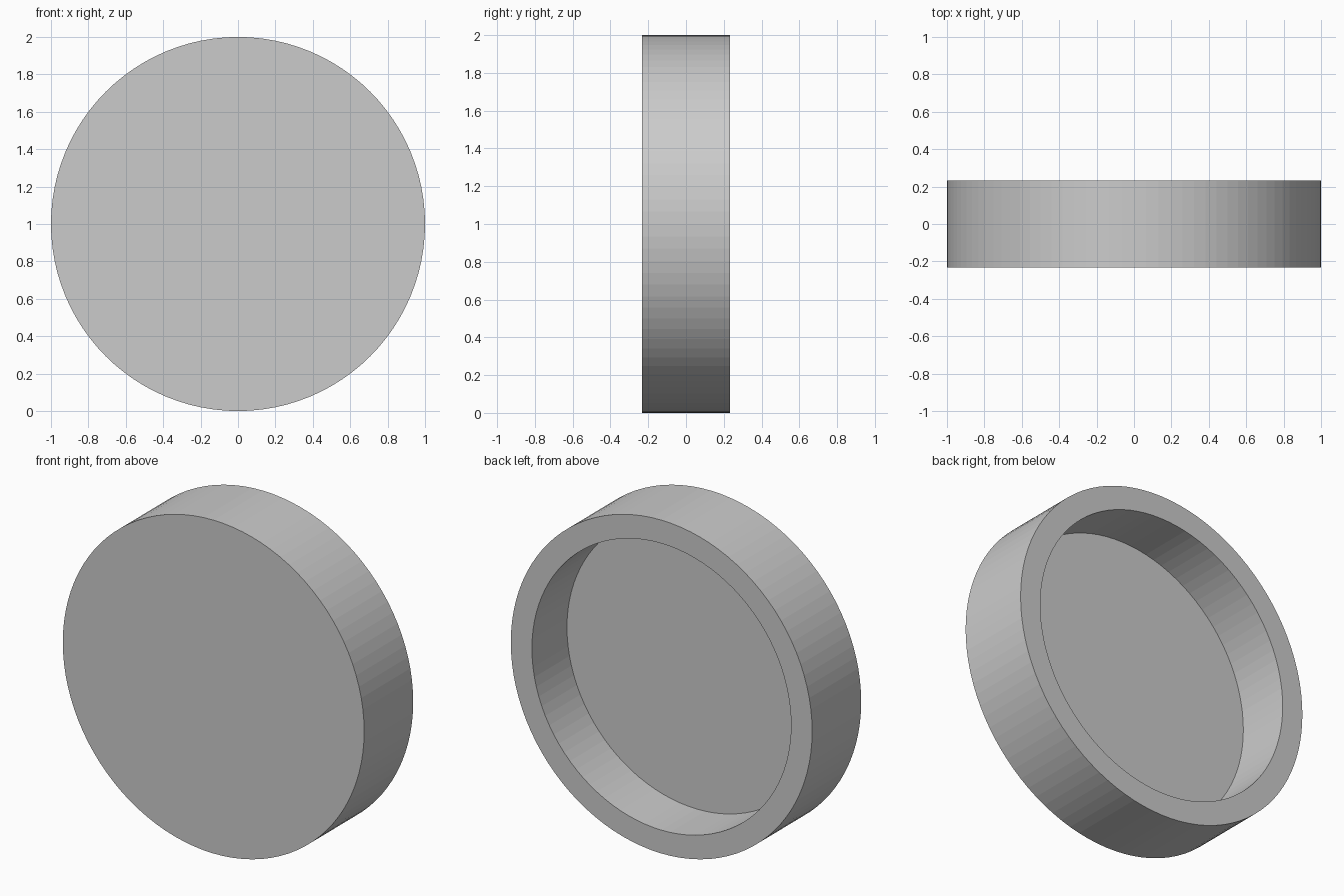
import bpy, bmesh, math

if "Cube" in bpy.data.objects:
    bpy.data.objects.remove(bpy.data.objects["Cube"])

SIDES = 96
RADIUS, INNER = 1.0, 0.86
FRONT, FLOOR, BACK = -0.2325, 0.10 - 0.2, 0.2325

# Round shallow cup lying on its edge, open towards the back
bm = bmesh.new()


def ring(radius, y):
    return [bm.verts.new((radius * math.cos(2 * math.pi * i / SIDES), y,
                          1 + radius * math.sin(2 * math.pi * i / SIDES)))
            for i in range(SIDES)]


# Outer wall, rim and recess wall
rings = [ring(RADIUS, FRONT), ring(RADIUS, BACK), ring(INNER, BACK), ring(INNER, FLOOR)]
for a, b in zip(rings, rings[1:]):
    for i in range(SIDES):
        j = (i + 1) % SIDES
        bm.faces.new((a[i], a[j], b[j], b[i]))

# Front disc and recess floor
bm.faces.new(rings[0])
bm.faces.new(rings[-1])
bmesh.ops.recalc_face_normals(bm, faces=bm.faces)

mesh = bpy.data.meshes.new("round_cap")
bm.to_mesh(mesh)
bm.free()
cap = bpy.data.objects.new("round_cap", mesh)
bpy.context.collection.objects.link(cap)
